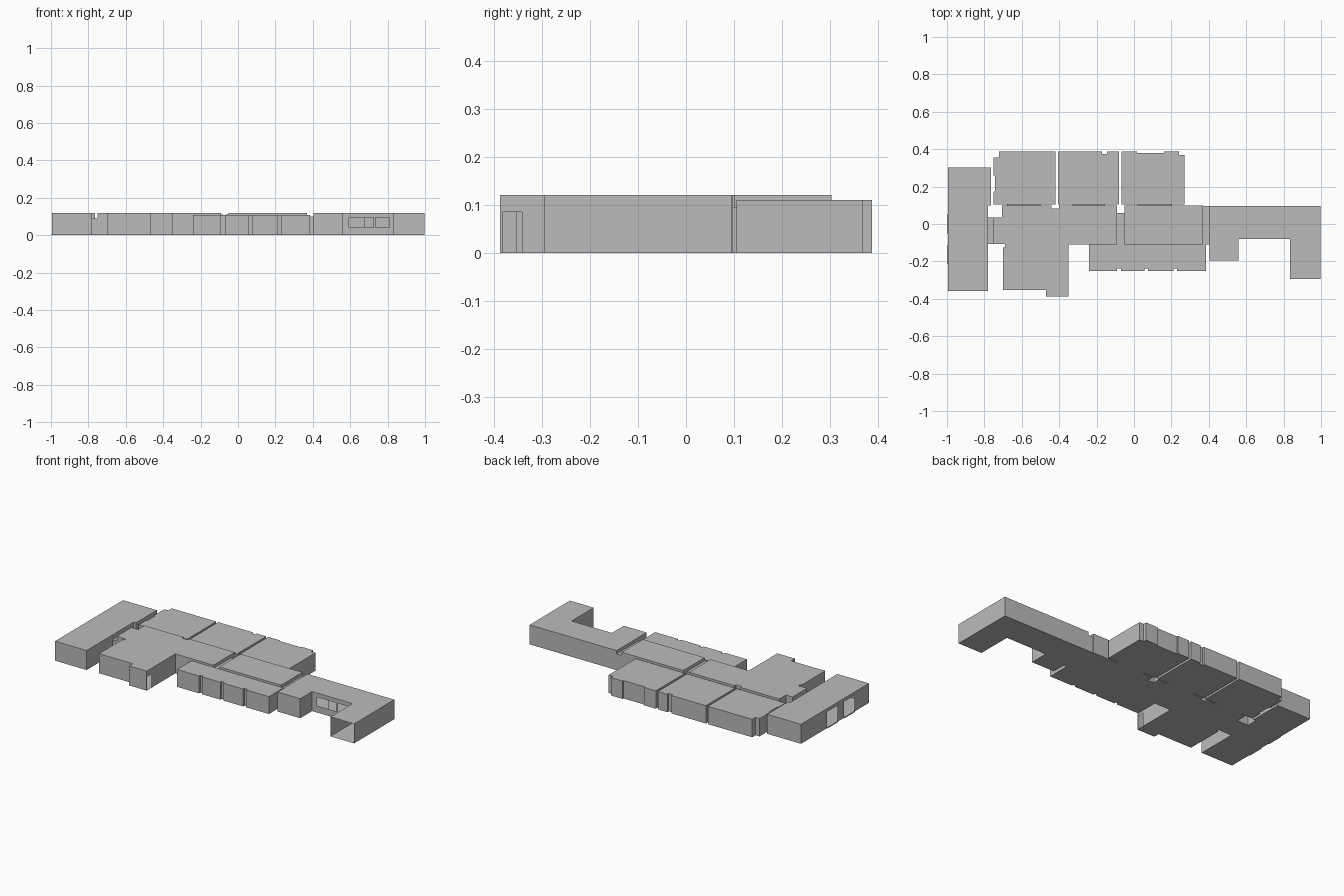
import bpy
import bmesh
from mathutils import Vector

cube = bpy.data.objects.get("Cube")
if cube:
    bpy.data.objects.remove(cube, do_unlink=True)

GREY = (0.5, 0.5, 0.5, 1)
plaster = bpy.data.materials.new("plain grey")
plaster.use_nodes = True
plaster.diffuse_color = GREY
plaster.node_tree.nodes["Principled BSDF"].inputs["Base Color"].default_value = GREY


def cut_opening(bm, low, high):
    """Remove the wall area lying inside a box, splitting only that wall."""
    low, high = Vector(low), Vector(high)

    def walls():
        found = []
        for f in bm.faces:
            c = f.calc_center_median()
            if abs(f.normal.z) > 0.5:
                continue
            k = 0 if abs(f.normal.x) > 0.5 else 1
            if high[k] - low[k] < 0.03 and low[k] < c[k] < high[k]:
                found.append(f)
        return found

    for corner in (low, high):
        for axis in range(3):
            if axis < 2 and high[axis] - low[axis] < 0.03:
                continue
            normal = Vector((0, 0, 0))
            normal[axis] = 1
            faces = walls()
            geom = set(faces)
            for f in faces:
                geom.update(f.edges)
                geom.update(f.verts)
            bmesh.ops.bisect_plane(bm, geom=list(geom), plane_co=corner, plane_no=normal)
            bm.normal_update()
    doomed = [f for f in walls()
              if all(low[i] - 1e-4 < f.calc_center_median()[i] < high[i] + 1e-4 for i in range(3))]
    bmesh.ops.delete(bm, geom=doomed, context='FACES')


def shell(name, outline, height, openings=()):
    """Extrude a floor outline into a hollow block with a floor and a roof."""
    bm = bmesh.new()
    base = bm.faces.new([bm.verts.new((x, y, 0)) for x, y in outline])
    ext = bmesh.ops.extrude_face_region(bm, geom=[base], use_keep_orig=True)
    top = [v for v in ext["geom"] if isinstance(v, bmesh.types.BMVert)]
    bmesh.ops.translate(bm, verts=top, vec=(0, 0, height))
    bmesh.ops.recalc_face_normals(bm, faces=bm.faces[:])
    bm.normal_update()
    for low, high in openings:
        cut_opening(bm, low, high)
    mesh = bpy.data.meshes.new(name)
    bm.to_mesh(mesh)
    bm.free()
    mesh.materials.append(plaster)
    obj = bpy.data.objects.new(name, mesh)
    bpy.context.collection.objects.link(obj)
    return obj


def box(name, x0, x1, y0, y1, height):
    return shell(name, [(x0, y0), (x1, y0), (x1, y1), (x0, y1)], height)


TALL, MID, LOW = 0.12, 0.11, 0.095

# Long wing at the right end, with two doorways in its outer wall
doors = [(-0.05, 0.05), (-0.215, -0.115)]
shell("right_wing",
      [(-0.995, -0.357), (-0.78, -0.357), (-0.78, 0.1), (-0.765, 0.1), (-0.765, 0.303), (-0.995, 0.303)],
      TALL, [((-1.0, a, 0), (-0.99, b, 0.1)) for a, b in doors])
for a, b in doors:
    box("door_sill", -1.0, -0.995, a, b, 0.004)

# Main hall with its front foot and side door
shell("main_hall",
      [(-0.70, -0.352), (-0.47, -0.352), (-0.47, -0.388), (-0.35, -0.388), (-0.35, -0.11),
       (-0.09, -0.11), (-0.09, 0.098), (-0.4, 0.098), (-0.4, 0.083), (-0.44, 0.083), (-0.44, 0.098),
       (-0.705, 0.098), (-0.705, 0.035), (-0.75, 0.035), (-0.75, -0.107), (-0.69, -0.107),
       (-0.69, -0.125), (-0.70, -0.125)],
      TALL, [((-0.36, -0.383, 0), (-0.34, -0.342, 0.085))])

# Middle hall
box("middle_hall", -0.05, 0.37, -0.11, 0.098, TALL)

# Low front rooms, with narrow slots in the front wall
outline = [(-0.24, -0.25)]
for x in (-0.09, 0.055, 0.21):
    outline += [(x, -0.25), (x, -0.238), (x + 0.02, -0.238), (x + 0.02, -0.25)]
outline += [(0.385, -0.25), (0.385, -0.11), (-0.24, -0.11)]
shell("front_rooms", outline, 0.107)

# Left wing: three windows in the courtyard, open front end
windows = [(0.593, 0.673), (0.677, 0.725), (0.735, 0.807)]
shell("left_wing",
      [(0.405, -0.195), (0.56, -0.195), (0.56, -0.08), (0.835, -0.08), (0.835, -0.295),
       (0.997, -0.295), (0.997, 0.096), (0.405, 0.096)],
      TALL,
      [((a, -0.09, 0.042), (b, -0.07, 0.095)) for a, b in windows]
      + [((0.835, -0.305, 0), (0.997, -0.285, TALL))])

# Three rear blocks with small jogs along the back
shell("rear_block_right",
      [(-0.75, 0.105), (-0.42, 0.105), (-0.42, 0.388), (-0.722, 0.388), (-0.722, 0.355),
       (-0.75, 0.355), (-0.75, 0.26), (-0.742, 0.25), (-0.742, 0.18), (-0.75, 0.17)], MID)
shell("rear_block_middle",
      [(-0.407, 0.105), (-0.08, 0.105), (-0.08, 0.388), (-0.145, 0.388), (-0.145, 0.375),
       (-0.172, 0.375), (-0.172, 0.388), (-0.407, 0.388)], MID)
shell("rear_block_left",
      [(-0.066, 0.105), (0.27, 0.105), (0.27, 0.368), (0.24, 0.368), (0.24, 0.388), (0.16, 0.388),
       (0.16, 0.38), (0.015, 0.38), (0.015, 0.388), (-0.066, 0.388)], MID)

# Low links between the blocks
for x0, x1 in ((-0.68, -0.5), (-0.33, -0.155), (0.02, 0.2)):
    box("rear_link", x0, x1, 0.098, 0.105, LOW)
box("right_link", -0.78, -0.75, -0.107, 0.035, 0.09)
box("hall_link", -0.09, -0.05, -0.11, 0.06, 0.1)
box("left_link", 0.37, 0.405, -0.11, 0.096, 0.1)
